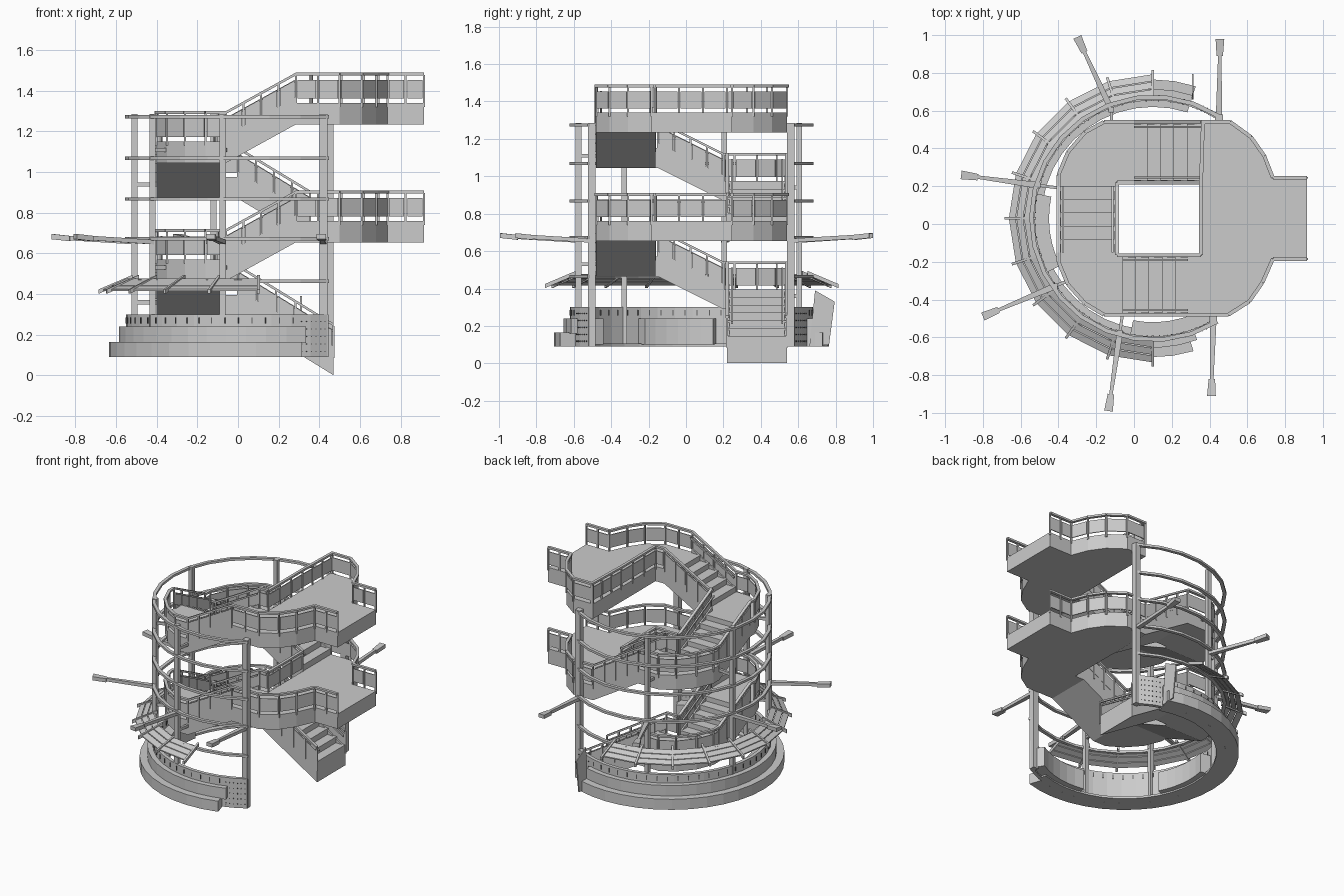
import bpy, bmesh, math
from mathutils import Vector as V

if "Cube" in bpy.data.objects:
    bpy.data.objects.remove(bpy.data.objects["Cube"])

CX, CY = 0.10, 0.03          # centre of the round frame
SLAB = 0.105


def finish(bm, name):
    bmesh.ops.recalc_face_normals(bm, faces=bm.faces)
    me = bpy.data.meshes.new(name)
    bm.to_mesh(me)
    bm.free()
    ob = bpy.data.objects.new(name, me)
    bpy.context.collection.objects.link(ob)
    return ob


def sweep(bm, loops, caps=True):
    # joins equal-length closed loops of points into one solid
    rows = [[bm.verts.new(p) for p in lp] for lp in loops]
    n = len(rows[0])
    for a, b in zip(rows, rows[1:]):
        for i in range(n):
            j = (i + 1) % n
            bm.faces.new((a[i], a[j], b[j], b[i]))
    if caps:
        bm.faces.new(rows[0])
        bm.faces.new(rows[-1])


def beam(bm, p, q, w, h, w2=None):
    # bar with plumb sides; p and q are the bottom centres of its ends
    p, q = V(p), V(q)
    d = q - p
    s = V((-d.y, d.x, 0)).normalized() / 2
    up = V((0, 0, h))
    loops = []
    for c, ww in ((p, w), (q, w2 or w)):
        loops.append([c - s * ww, c + s * ww, c + s * ww + up, c - s * ww + up])
    sweep(bm, loops)


def prism(bm, pts, z0, z1):
    sweep(bm, [[(x, y, z) for x, y in pts] for z in (z0, z1)])


def polar(r, deg, z):
    a = math.radians(deg)
    return V((CX + r * math.cos(a), CY + r * math.sin(a), z))


def arc(bm, section, a0, a1, n):
    sweep(bm, [[polar(r, a0 + (a1 - a0) * i / n, z) for r, z in section] for i in range(n + 1)])


def box_section(r0, r1, z0, z1):
    return [(r0, z0), (r1, z0), (r1, z1), (r0, z1)]


def railing(name, path):
    bm = bmesh.new()
    for p, q in zip(path, path[1:]):
        p, q = V(p), V(q)
        d = q - p
        L = d.length
        beam(bm, p + V((0, 0, .136)), q + V((0, 0, .136)), .02, .014)
        if L < .05:
            continue
        k = max(1, round(L / .11))
        for i in range(k):
            a, b = p + d * (i / k), p + d * ((i + 1) / k)
            e = d * (.008 / L)
            beam(bm, a + e + V((0, 0, .022)), b - e + V((0, 0, .022)), .006, .092)
            for c in (a, b) if i == k - 1 else (a,):
                prism(bm, [(c.x + u * .005, c.y + v * .005) for u, v in
                           ((-1, -1), (1, -1), (1, 1), (-1, 1))], c.z - .02, c.z + .138)
    return finish(bm, name)


def flight(name, p, q, side, za, zb, n):
    # stepped body between two stringers; side is the vector across the stair
    bm = bmesh.new()
    p, q, side = V((*p, 0)), V((*q, 0)), V((*side, 0))
    prof = [p + V((0, 0, za - SLAB))]
    for i in range(n):
        c = p + (q - p) * (i / n)
        for k in (i, i + 1):
            prof.append(c + V((0, 0, za + (zb - za) * k / n)))
    prof += [q + V((0, 0, zb)), q + V((0, 0, zb - SLAB))]
    sweep(bm, [prof, [v + side for v in prof]])
    for t in (.02, .98):
        o = side * t
        beam(bm, p + o + V((0, 0, za - SLAB)), q + o + V((0, 0, zb - SLAB)), .014, .135)
    # handrails set in from both sides
    for t in (.08, .92):
        o = side * t
        beam(bm, p + o + V((0, 0, za + .105)), q + o + V((0, 0, zb + .105)), .01, .012)
    return finish(bm, name)


# plan outlines of the stair tower
YB, YF, XL = .54, -.48, -.40
WX0, WX1, WY0, WY1 = -.09, .355, -.165, .22
back_right = [(.915, .245), (.735, .245), (.69, .36), (.62, .46), (.51, YB)]
front_right = [(.50, YF), (.61, -.41), (.68, -.31), (.735, -.185), (.915, -.185)]
back_left = [(-.16, YB), (-.26, .485), (-.35, .38), (XL, .26)]
front_left = [(XL, -.20), (-.35, -.32), (-.26, -.42), (-.16, YF)]


def at(pts, z):
    return [(x, y, z) for x, y in pts]


for turn, z0 in ((1, .18), (2, .76)):
    zb, zf, zt = z0 + .215, z0 + .39, z0 + .58
    lvl = "lower" if turn == 1 else "upper"
    # landings
    for nm, pts, z in (
            ("back_landing", [(0, YB)] + back_left + [(XL, .2), (WX0, .2), (WX0, WY1), (0, WY1)], zb),
            ("front_landing", [(XL, -.15)] + front_left + [(-.06, YF), (-.06, WY0), (WX0, WY0), (WX0, -.15)], zf),
            ("main_landing", [(.285, YF)] + front_right + back_right +
             [(WX1, YB), (WX1, WY0), (.285, WY0)], zt)):
        bm = bmesh.new()
        prism(bm, pts, z - SLAB, z)
        finish(bm, f"{lvl}_{nm}")
    # flights
    xs, zs = (.47, .106) if turn == 1 else (WX1, z0)
    flight(lvl + "_back_flight", (xs, WY1), (0, WY1), (0, YB - WY1), zs, zb, 7 if turn == 1 else 5)
    flight(lvl + "_left_flight", (XL, .2), (XL, -.15), (WX0 - XL, 0), zb, zf, 5)
    flight(lvl + "_front_flight", (-.06, YF), (.285, YF), (0, WY0 - YF), zf, zt, 5)
    # outer and well railings
    outer = at(back_right, z0) if turn == 2 else []
    outer += [(xs, YB, zs), (0, YB, zb)] + at(back_left, zb) + [(XL, .2, zb), (XL, -.15, zf)]
    outer += at(front_left, zf) + [(-.06, YF, zf), (.285, YF, zt)] + at(front_right, zt)
    railing(lvl + "_outer_railing", outer)
    inner = [(xs, WY1, zs), (0, WY1, zb), (WX0, WY1, zb), (WX0, .2, zb), (WX0, -.15, zf),
             (WX0, WY0, zf), (-.06, WY0, zf), (.285, WY0, zt), (WX1, WY0, zt), (WX1, WY1, zt)]
    if turn == 2:
        inner.append((WX1 + .01, YB, zt))
        railing("top_back_railing", at(back_right + [(WX1, YB)], zt))
    railing(lvl + "_well_railing", inner)

# columns, brackets to the stair and paddle-shaped lamp arms
arms = [((.45, .56), (.455, .98), None), ((-.12, .605), (-.30, .99), (-.12, .50)),
        ((-.51, .205), (-.915, .26), (-.39, .19)), ((-.42, -.33), (-.80, -.49), (-.35, -.30)),
        ((-.075, -.575), (-.135, -.99), (-.06, -.47)), ((.42, -.505), (.41, -.91), None)]
cols, lamps = bmesh.new(), bmesh.new()
for c, e, b in arms:
    w = .02 if b is None else .015
    prism(cols, [(c[0] + u * w, c[1] + v * w) for u, v in ((-1, -1), (1, -1), (1, 1), (-1, 1))], .09, 1.285)
    if b:
        for z in ((.35, .93) if c[1] > 0 else (.52, 1.10)):
            beam(cols, (*c, z), (*b, z), .016, .02)
    a, t = V((*c, .645)), V((*e, .67))
    m = t - (t - a).normalized() * .09
    beam(lamps, a, m, .034, .022, .018)
    beam(lamps, m - V((0, 0, .004)), t, .034, .026, .046)
finish(cols, "frame_columns")
finish(lamps, "lamp_arms")

# horizontal hoops, open towards the landings
bm = bmesh.new()
for z in (1.265, 1.06, .86, .665, .455):
    arc(bm, box_section(.632, .655, z, z + .016), 57, 302, 18)
finish(bm, "frame_hoops")

# sloping slatted canopy with ribs
bm = bmesh.new()
R0, R1, ZI, ZO = .645, .765, .47, .415
for i in range(3):
    f0, f1 = i / 3 + .02, (i + 1) / 3 - .02
    ra, rb = R0 + (R1 - R0) * f0, R0 + (R1 - R0) * f1
    za, zb = ZI + (ZO - ZI) * f0, ZI + (ZO - ZI) * f1
    arc(bm, [(ra, za), (rb, zb), (rb, zb + .008), (ra, za + .008)], 90, 270, 10)
finish(bm, "canopy_slats")
bm = bmesh.new()
for i in range(11):
    a = 90 + 18 * i
    beam(bm, polar(.62, a, .472), polar(.785, a, .402), .014, .022)
finish(bm, "canopy_ribs")

# stepped round base with seats on both sides
for name, sec, a0, a1, n in (
        ("base_wall", box_section(.625, .65, .09, .30), 57, 302, 28),
        ("seat_back", box_section(.64, .685, .16, .24), 72, 290, 26),
        ("outer_bench", box_section(.65, .735, .09, .165), 72, 287, 24),
        ("inner_left_bench", box_section(.55, .625, .10, .24), 168, 207, 6),
        ("inner_front_bench", box_section(.55, .625, .10, .24), 259, 301, 6),
        ("base_floor", box_section(.59, .65, .09, .105), 72, 290, 24)):
    bm = bmesh.new()
    arc(bm, sec, a0, a1, n)
    finish(bm, name)

# dark slots along the wall and dots on its end panels
bm = bmesh.new()
for i in range(36):
    a = 75 + i * 6
    arc(bm, box_section(.62, .653, .255, .285), a, a + .5, 1)
for a0 in (59, 289):
    for i in range(6):
        for j in range(5):
            arc(bm, box_section(.622, .653, .115 + j * .037, .121 + j * .037), a0 + i * 2.2, a0 + i * 2.2 + .5, 1)
dots = finish(bm, "wall_perforations")
mat = bpy.data.materials.new("dark_slot")
mat.diffuse_color = (.12, .12, .12, 1)
mat.use_nodes = True
mat.node_tree.nodes["Principled BSDF"].inputs["Base Color"].default_value = mat.diffuse_color
dots.data.materials.append(mat)

# upright fin at the back end of the bench
bm = bmesh.new()
fin = [(.66, .09), (.765, .10), (.795, .33), (.69, .39)]
sweep(bm, [[(x, y, z) for y, z in fin] for x in (.306, .314)])
finish(bm, "end_fin")
